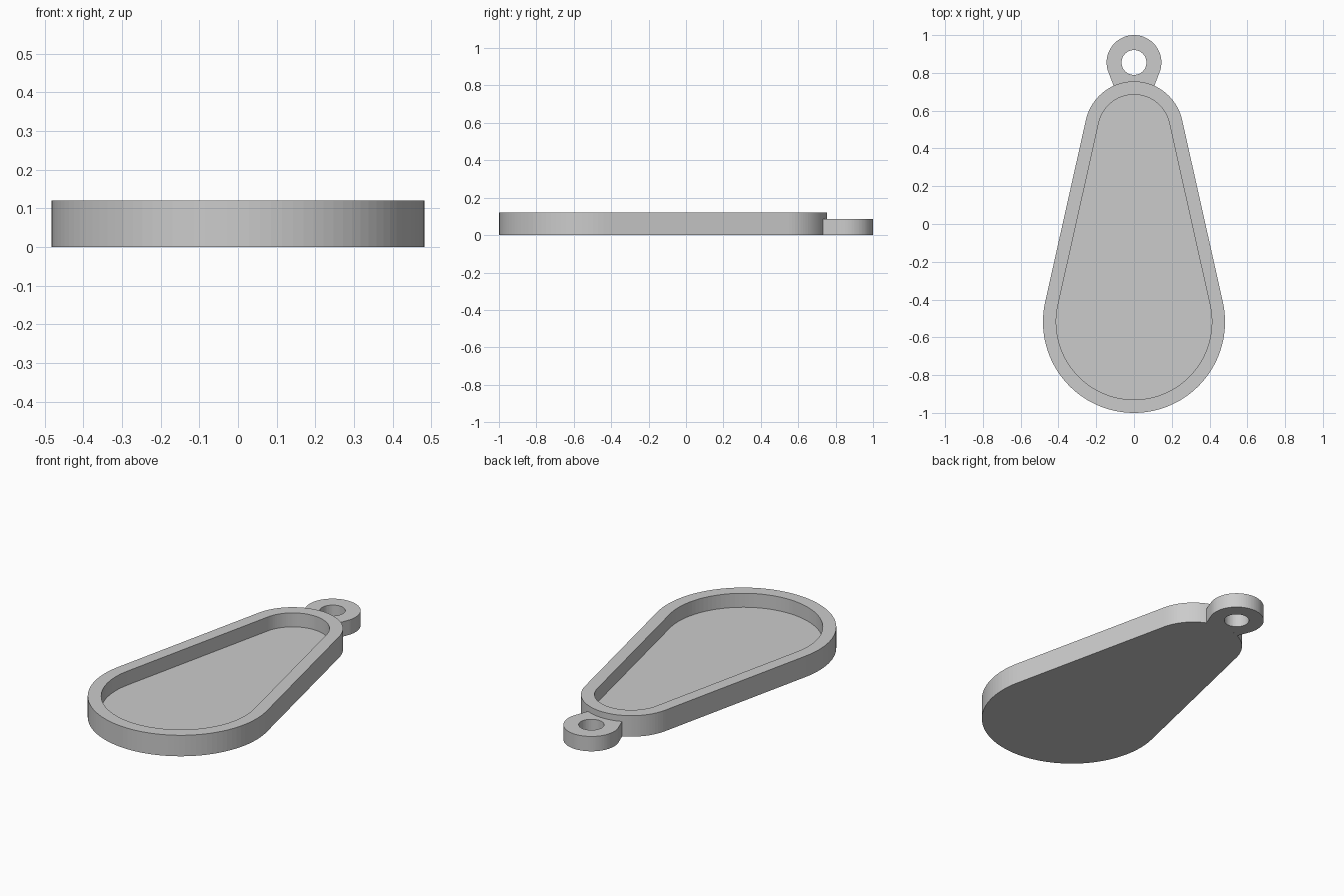
import bpy, bmesh
from math import sin, cos, asin, pi

if "Cube" in bpy.data.objects:
    bpy.data.objects.remove(bpy.data.objects["Cube"])

# Overall sizes
BIG_R, BIG_Y = 0.482, -0.518
SMALL_R, SMALL_Y = 0.261, 0.494
HEIGHT, FLOOR, RIM = 0.12, 0.04, 0.07
LOOP_R, HOLE_R, LOOP_Y, LOOP_H = 0.145, 0.066, 0.855, 0.085

grey = bpy.data.materials.new("plain grey")
grey.use_nodes = True
colour = (0.6, 0.6, 0.6, 1)
grey.diffuse_color = colour
grey.node_tree.nodes["Principled BSDF"].inputs["Base Color"].default_value = colour


def arc(cy, r, start, end, steps):
    """Points on an arc centred on the y axis."""
    angles = [start + (end - start) * i / steps for i in range(steps + 1)]
    return [(r * cos(a), cy + r * sin(a)) for a in angles]


def teardrop(inset):
    """Two round ends joined by their tangent lines."""
    t = asin((BIG_R - SMALL_R) / (SMALL_Y - BIG_Y))
    return (arc(SMALL_Y, SMALL_R - inset, t, pi - t, 44)
            + arc(BIG_Y, BIG_R - inset, pi - t, 2 * pi + t, 60))


def finish(bm, name):
    bmesh.ops.recalc_face_normals(bm, faces=bm.faces)
    mesh = bpy.data.meshes.new(name)
    bm.to_mesh(mesh)
    bm.free()
    mesh.materials.append(grey)
    obj = bpy.data.objects.new(name, mesh)
    bpy.context.collection.objects.link(obj)
    bpy.context.view_layer.objects.active = obj
    bpy.ops.object.select_all(action='DESELECT')
    obj.select_set(True)
    return obj


# Tray: underside, outer wall, rim, inner wall and floor as stacked rings
bm = bmesh.new()
rings = [[bm.verts.new((x, y, z)) for x, y in teardrop(inset)]
         for inset, z in ((0, 0), (0, HEIGHT), (RIM, HEIGHT), (RIM, FLOOR))]
for low, high in zip(rings, rings[1:]):
    for i in range(len(low)):
        bm.faces.new((low[i - 1], low[i], high[i], high[i - 1]))
bm.faces.new(rings[0])
bm.faces.new(rings[-1])
finish(bm, "pendant_tray")

# Hanging loop: round eye whose neck meets the curve of the tray
neck = asin(0.108 / SMALL_R)
outline = (arc(LOOP_Y, LOOP_R, -0.3, pi + 0.3, 56)
           + arc(SMALL_Y, SMALL_R, pi / 2 + neck, pi / 2 - neck, 12))
hole = arc(LOOP_Y, HOLE_R, 0, 2 * pi, 48)[:-1]
bm = bmesh.new()
for points in (outline, hole):
    verts = [bm.verts.new((x, y, 0)) for x, y in points]
    for i in range(len(verts)):
        bm.edges.new((verts[i - 1], verts[i]))
bmesh.ops.triangle_fill(bm, edges=bm.edges[:], use_beauty=True, normal=(0, 0, 1))
top = bmesh.ops.extrude_face_region(bm, geom=bm.faces[:])["geom"]
bmesh.ops.translate(bm, vec=(0, 0, LOOP_H),
                    verts=[v for v in top if isinstance(v, bmesh.types.BMVert)])
finish(bm, "hanging_loop")
